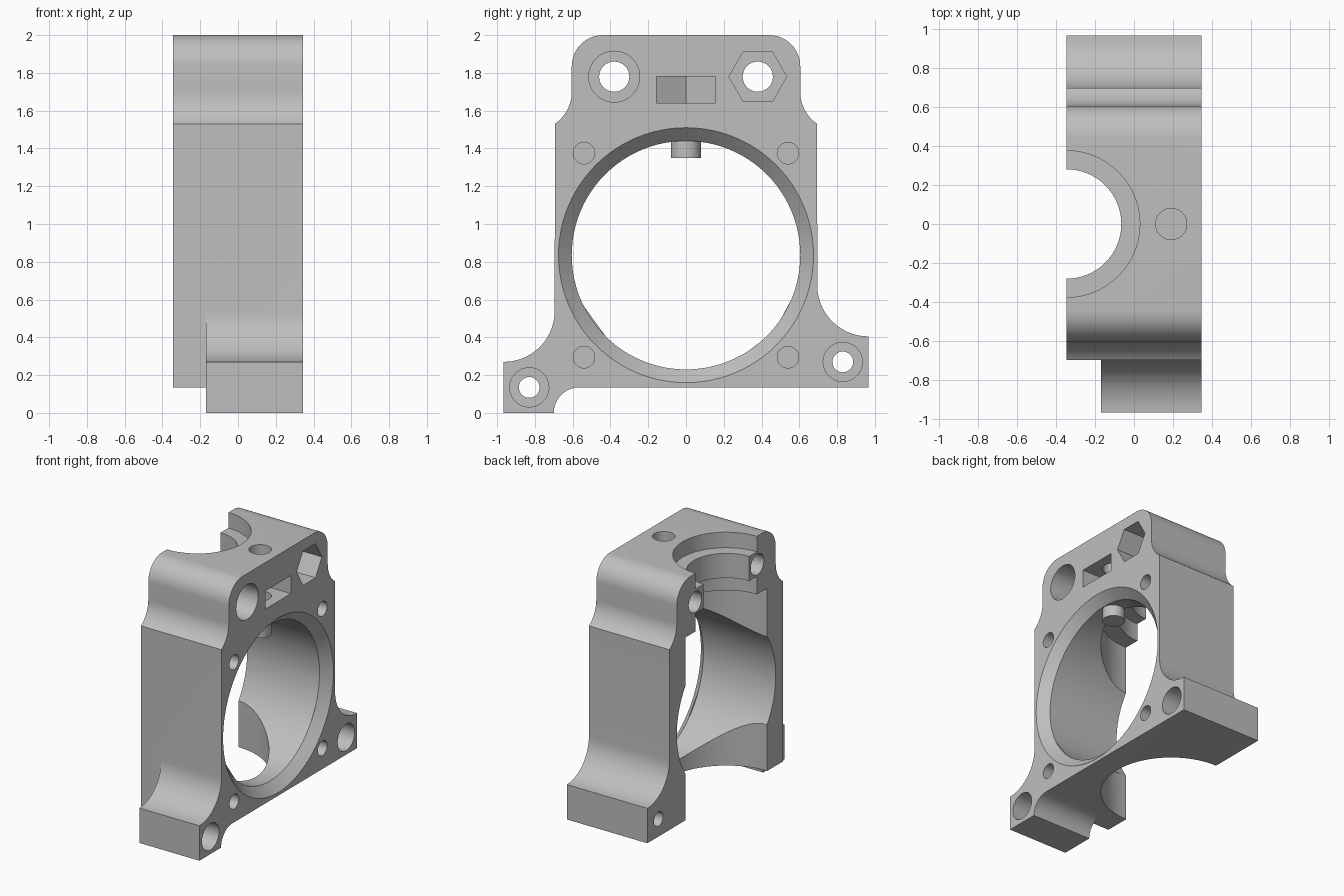
import bpy, bmesh
from math import sin, cos, radians
from mathutils import Matrix, Vector

cube = bpy.data.objects.get("Cube")
if cube:
    bpy.data.objects.remove(cube, do_unlink=True)

grey = bpy.data.materials.new("Plain grey")
grey.use_nodes = True
colour = (0.52, 0.52, 0.52, 1)
grey.diffuse_color = colour
grey.node_tree.nodes["Principled BSDF"].inputs["Base Color"].default_value = colour

HALF = 0.345      # half thickness along x
OVER = 0.1        # overshoot of cutters


def to_object(name, bm):
    bmesh.ops.recalc_face_normals(bm, faces=bm.faces)
    mesh = bpy.data.meshes.new(name)
    bm.to_mesh(mesh)
    bm.free()
    mesh.materials.append(grey)
    obj = bpy.data.objects.new(name, mesh)
    bpy.context.collection.objects.link(obj)
    return obj


def arc(y, z, r, start, end, steps=14):
    angles = [radians(start + (end - start) * i / steps) for i in range(steps + 1)]
    return [(y + r * cos(a), z + r * sin(a)) for a in angles]


def plate(name, outline, x0, x1):
    bm = bmesh.new()
    face = bm.faces.new([bm.verts.new((x0, y, z)) for y, z in outline])
    solid = bmesh.ops.extrude_face_region(bm, geom=[face])["geom"]
    bmesh.ops.translate(bm, vec=(x1 - x0, 0, 0),
                        verts=[v for v in solid if isinstance(v, bmesh.types.BMVert)])
    return to_object(name, bm)


def cut(cutter):
    cutter.hide_render = True
    mod = body.modifiers.new("cut", "BOOLEAN")
    mod.operation = "DIFFERENCE"
    mod.solver = "EXACT"
    mod.object = cutter
    bpy.context.view_layer.objects.active = body
    bpy.ops.object.modifier_apply(modifier=mod.name)
    bpy.data.objects.remove(cutter, do_unlink=True)


def bore(start, end, r, r_end=None, sides=32, turn=0):
    """Cut a round, tapered or hexagonal hole between two points."""
    a, b = Vector(start), Vector(end)
    axis = b - a
    bm = bmesh.new()
    place = (Matrix.Translation((a + b) / 2)
             @ axis.to_track_quat("Z", "Y").to_matrix().to_4x4()
             @ Matrix.Rotation(radians(turn), 4, "Z"))
    bmesh.ops.create_cone(bm, cap_ends=True, segments=sides, radius1=r,
                          radius2=r if r_end is None else r_end,
                          depth=axis.length, matrix=place)
    cut(to_object("cutter", bm))


def side_bore(y, z, r, depth=2 * HALF + OVER, **kw):
    bore((HALF + OVER, y, z), (HALF - depth, y, z), r, **kw)


def down_bore(x, r, top, bottom, sides=64):
    bore((x, 0, top), (x, 0, bottom), r, sides=sides)


# Side outline of the housing: feet, fillets, waisted shoulders, rounded top
outline = [(-0.965, 0), (-0.7, 0)]
outline += arc(-0.565, 0, 0.135, 180, 90)
outline += [(0.965, 0.135)]
outline += arc(0.965, 0.675, 0.27, 270, 180)
outline += arc(0.811, 1.7, 0.206, 235.6, 180)
outline += arc(0.44, 1.835, 0.165, 0, 90)
outline += arc(-0.44, 1.835, 0.165, 90, 180)
outline += arc(-0.811, 1.7, 0.206, 0, -55.6)
outline += arc(-0.965, 0.54, 0.27, 0, -90)
body = plate("housing", outline, -HALF, HALF)

# Front foot is narrower than the housing
cut(plate("cutter", [(-1.1, -0.1), (-0.5, -0.1), (-0.5, 0.135), (-0.695, 0.135),
                     (-0.695, 0.75), (-1.1, 0.75)], -HALF - OVER, -0.17))

# Large round opening with a chamfered mouth
side_bore(0, 0.835, 0.605, sides=96)
bore((HALF + 0.01, 0, 0.835), (HALF - 0.07, 0, 0.835), 0.685, 0.605, sides=96)

# Stepped vertical half-round channel, open at the back of the plate
for radius, top, bottom in ((0.28, 2.1, -0.1), (0.375, 2.1, 1.88),
                            (0.375, 1.69, 1.3), (0.5, 1.55, -0.1)):
    down_bore(-HALF, radius, top, bottom)

# Vertical screw hole and its captive nut slot with a pointed end
down_bore(0.19, 0.08, 2.1, 1.35, sides=32)
bm = bmesh.new()
slot = [(HALF + OVER, -0.155), (HALF + OVER, 0.155), (0.13, 0.155),
        (0.04, 0), (0.13, -0.155)]
face = bm.faces.new([bm.verts.new((x, y, 1.64)) for x, y in slot])
solid = bmesh.ops.extrude_face_region(bm, geom=[face])["geom"]
bmesh.ops.translate(bm, vec=(0, 0, 0.14),
                    verts=[v for v in solid if isinstance(v, bmesh.types.BMVert)])
cut(to_object("cutter", bm))

# Clamp bolt holes: round recess on one side, hexagonal on the other
for y in (-0.38, 0.38):
    side_bore(y, 1.78, 0.08)
side_bore(-0.38, 1.78, 0.135, depth=0.22)
hexagon = [(0.38 + 0.153 * cos(radians(a)), 1.78 + 0.153 * sin(radians(a)))
           for a in range(0, 360, 60)]
cut(plate("cutter", hexagon, HALF - 0.2, HALF + OVER))

# Foot mounting holes with counterbores
for y, z in ((-0.83, 0.135), (0.83, 0.27)):
    side_bore(y, z, 0.055)
    side_bore(y, z, 0.104, depth=0.2)

# Four blind screw holes around the opening
for y in (-0.54, 0.54):
    for z in (0.295, 1.375):
        side_bore(y, z, 0.057, depth=0.3)

bpy.ops.object.select_all(action="DESELECT")
body.select_set(True)
bpy.context.view_layer.objects.active = body
bpy.ops.object.shade_smooth_by_angle(angle=radians(25))
